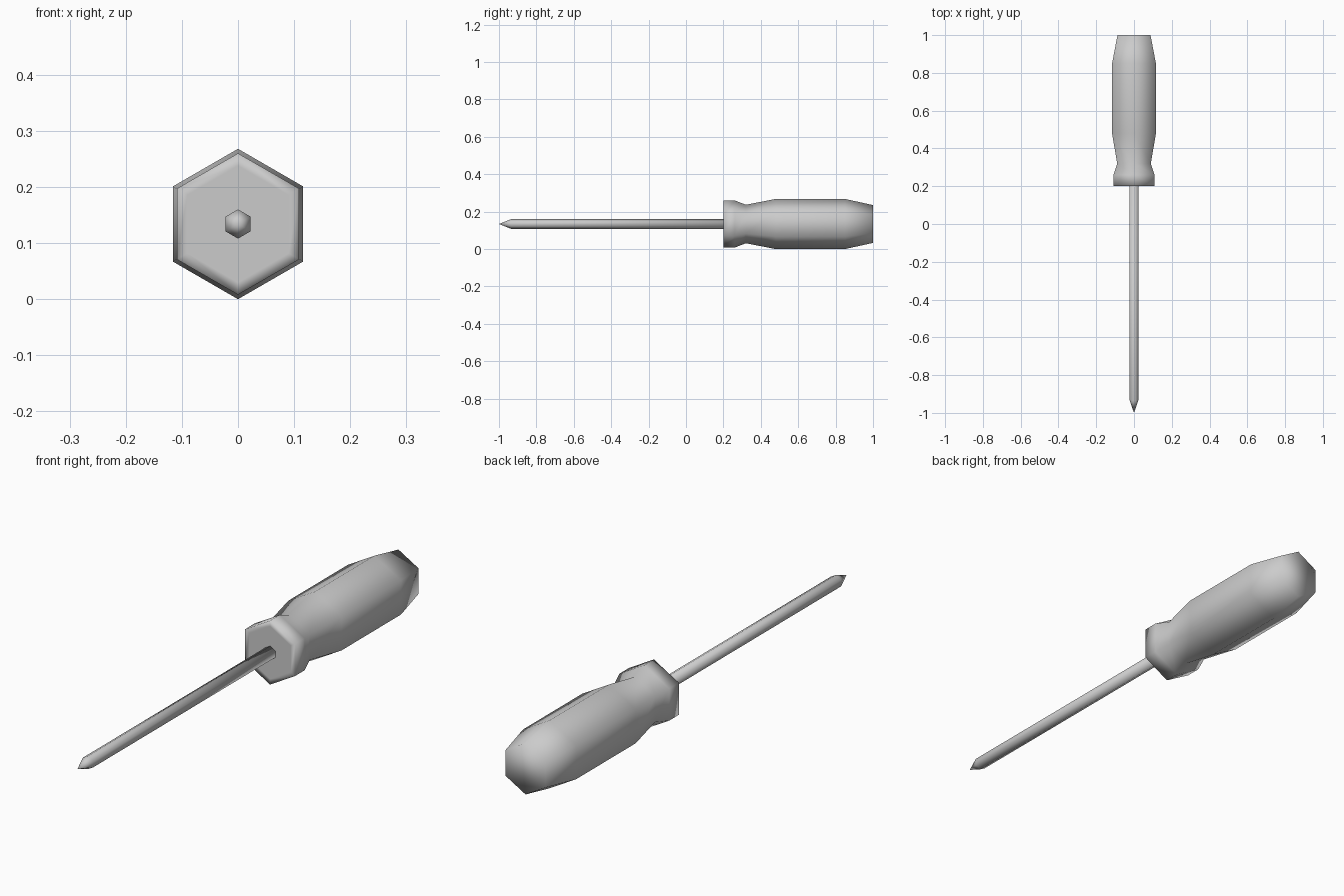
import bpy, bmesh, math

if "Cube" in bpy.data.objects:
    bpy.data.objects.remove(bpy.data.objects["Cube"])

SIDES = 6
AXIS_Z = 0.134  # height of the tool's long axis

grey = bpy.data.materials.new("plain_grey")
grey.diffuse_color = (0.6, 0.6, 0.6, 1.0)
grey.use_nodes = True
grey.node_tree.nodes["Principled BSDF"].inputs["Base Color"].default_value = grey.diffuse_color


def hex_lathe(name, profile):
    """Smooth six-sided part along y from (y, radius) rings; radius 0 is a point."""
    bm = bmesh.new()
    rings = []
    for y, r in profile:
        count = SIDES if r > 0 else 1
        ring = []
        for i in range(count):
            a = math.pi / 2 + i * math.tau / SIDES
            ring.append(bm.verts.new((r * math.cos(a), y, AXIS_Z + r * math.sin(a))))
        rings.append(ring)
    for a, b in zip(rings, rings[1:]):
        for i in range(SIDES):
            j = (i + 1) % SIDES
            if len(a) == 1:
                bm.faces.new((a[0], b[i], b[j]))
            else:
                bm.faces.new((a[i], b[i], b[j], a[j]))
    for ring in (rings[0], rings[-1]):
        if len(ring) > 1:
            bm.faces.new(ring)
    bmesh.ops.recalc_face_normals(bm, faces=bm.faces[:])
    for f in bm.faces:
        f.smooth = True
    mesh = bpy.data.meshes.new(name)
    bm.to_mesh(mesh)
    bm.free()
    mesh.materials.append(grey)
    obj = bpy.data.objects.new(name, mesh)
    bpy.context.collection.objects.link(obj)
    return obj


# Handle: flat front collar, narrow neck, wide grip, tapered butt
hex_lathe("handle", [(0.2, 0.104), (0.2, 0.126), (0.26, 0.126), (0.32, 0.103),
                     (0.48, 0.134), (0.85, 0.134), (1.0, 0.101)])

# Shaft: pointed tip and long rod running into the collar
hex_lathe("shaft", [(-1.0, 0.0), (-0.935, 0.026), (0.21, 0.026)])
